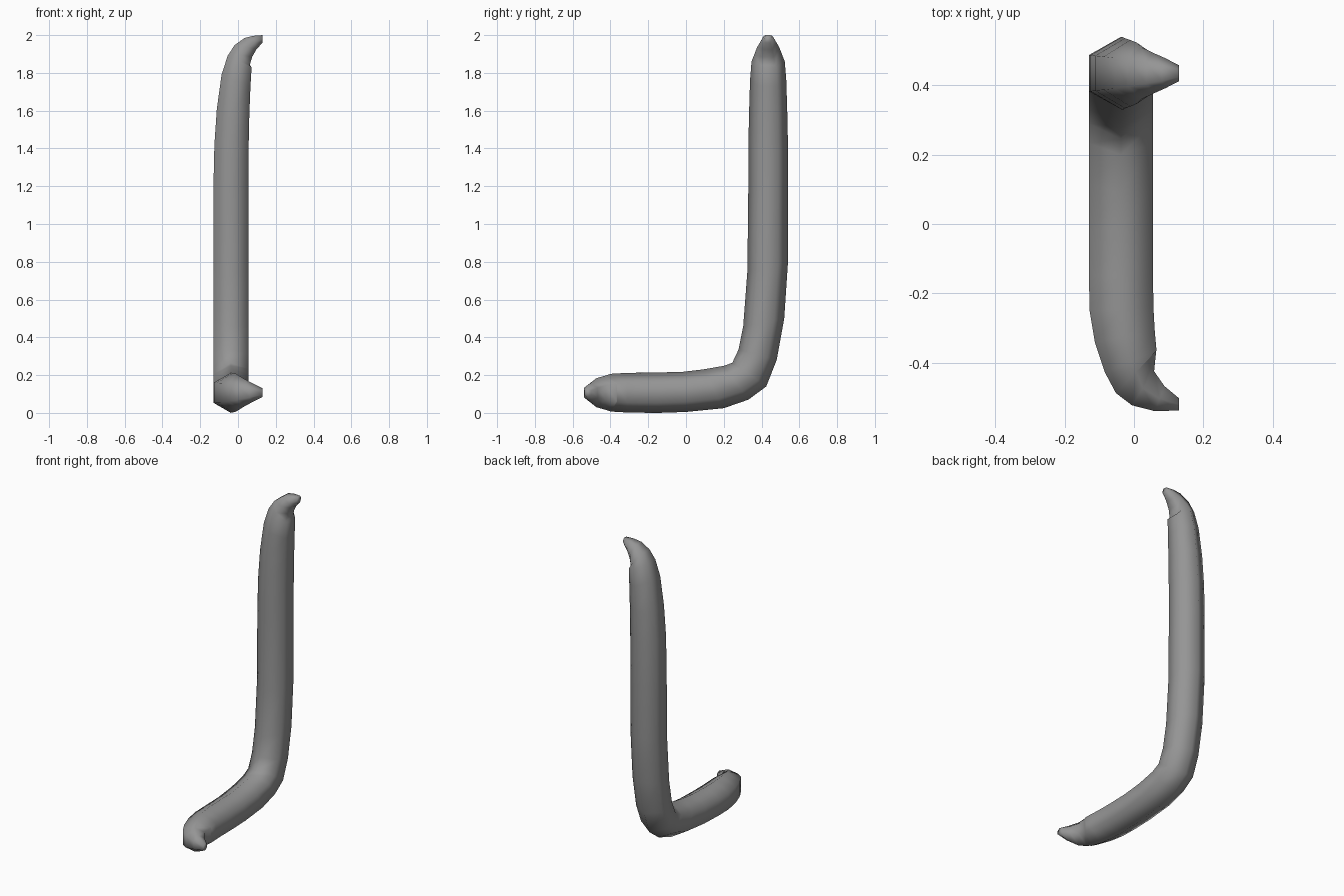
import bpy, bmesh
from mathutils import Vector

if "Cube" in bpy.data.objects:
    bpy.data.objects.remove(bpy.data.objects["Cube"])

X_OUT, X_IN = -0.13, 0.055   # flat sides of the hexagonal bar
Y_BAR, Z_BAR = 0.435, 0.107  # centre lines of the upright and foot

# hooked upper end: outer x, z, inner x, z, half width in y
top_hook = [
    (.13, 2.0, .13, 1.96, .023), (.08, 1.996, .098, 1.925, .044),
    (.035, 1.985, .075, 1.885, .059), (-.018, 1.947, .062, 1.84, .075),
    (-.055, 1.89, .072, 1.83, .088), (-.087, 1.79, .066, 1.73, .096),
    (-.112, 1.61, .06, 1.58, .101), (-.125, 1.42, .056, 1.40, .105),
]
# main bend: outside y, z, inside y, z
bend = [
    (.54, 1.2, .33, 1.2), (.54, .8, .325, .75), (.52, .5, .303, .46),
    (.48, .28, .278, .335), (.425, .14, .245, .265), (.33, .07, .20, .249),
    (.2, .025, .09, .23), (0, .005, -.02, .217), (-.15, .0, -.15, .214),
]
# hooked lower end: outer x, y, inner x, y, half height in z
foot_hook = [
    (-.128, -.25, .056, -.24, .106), (-.113, -.341, .06, -.31, .104),
    (-.084, -.428, .065, -.365, .1), (-.052, -.488, .064, -.367, .09),
    (-.006, -.523, .058, -.425, .077), (.06, -.54, .088, -.468, .051),
    (.13, -.538, .13, -.503, .023),
]


def ring(bm, outer, inner, side):
    """Hexagonal section: two flats (outer, inner) and two points on +-side."""
    o, i, s = Vector(outer), Vector(inner), Vector(side)
    m = (o + i) / 2
    return [bm.verts.new(p) for p in
            (o + s / 2, m + s, i + s / 2, i - s / 2, m - s, o - s / 2)]


bm = bmesh.new()
rings = []
for xo, zo, xi, zi, r in top_hook:
    rings.append(ring(bm, (xo, Y_BAR, zo), (xi, Y_BAR, zi), (0, r, 0)))
for yo, zo, yi, zi in bend:
    y, z = (yo + yi) / 2, (zo + zi) / 2
    rings.append(ring(bm, (X_OUT, y, z), (X_IN, y, z),
                      (0, (yo - yi) / 2, (zo - zi) / 2)))
for xo, yo, xi, yi, r in foot_hook:
    rings.append(ring(bm, (xo, yo, Z_BAR), (xi, yi, Z_BAR), (0, 0, -r)))

# skin the sections and close both tips
for a, b in zip(rings, rings[1:]):
    for k in range(6):
        bm.faces.new((a[k], a[(k + 1) % 6], b[(k + 1) % 6], b[k]))
bm.faces.new(rings[0])
bm.faces.new(rings[-1][::-1])
bmesh.ops.recalc_face_normals(bm, faces=bm.faces)
for f in bm.faces:
    f.smooth = True

mesh = bpy.data.meshes.new("bent_bar")
bm.to_mesh(mesh)
bm.free()

# dark grey finish
dark = bpy.data.materials.new("dark_grey")
dark.diffuse_color = (0.3, 0.3, 0.3, 1)
dark.use_nodes = True
dark.node_tree.nodes["Principled BSDF"].inputs["Base Color"].default_value = dark.diffuse_color
mesh.materials.append(dark)
bpy.context.collection.objects.link(bpy.data.objects.new("bent_bar", mesh))
